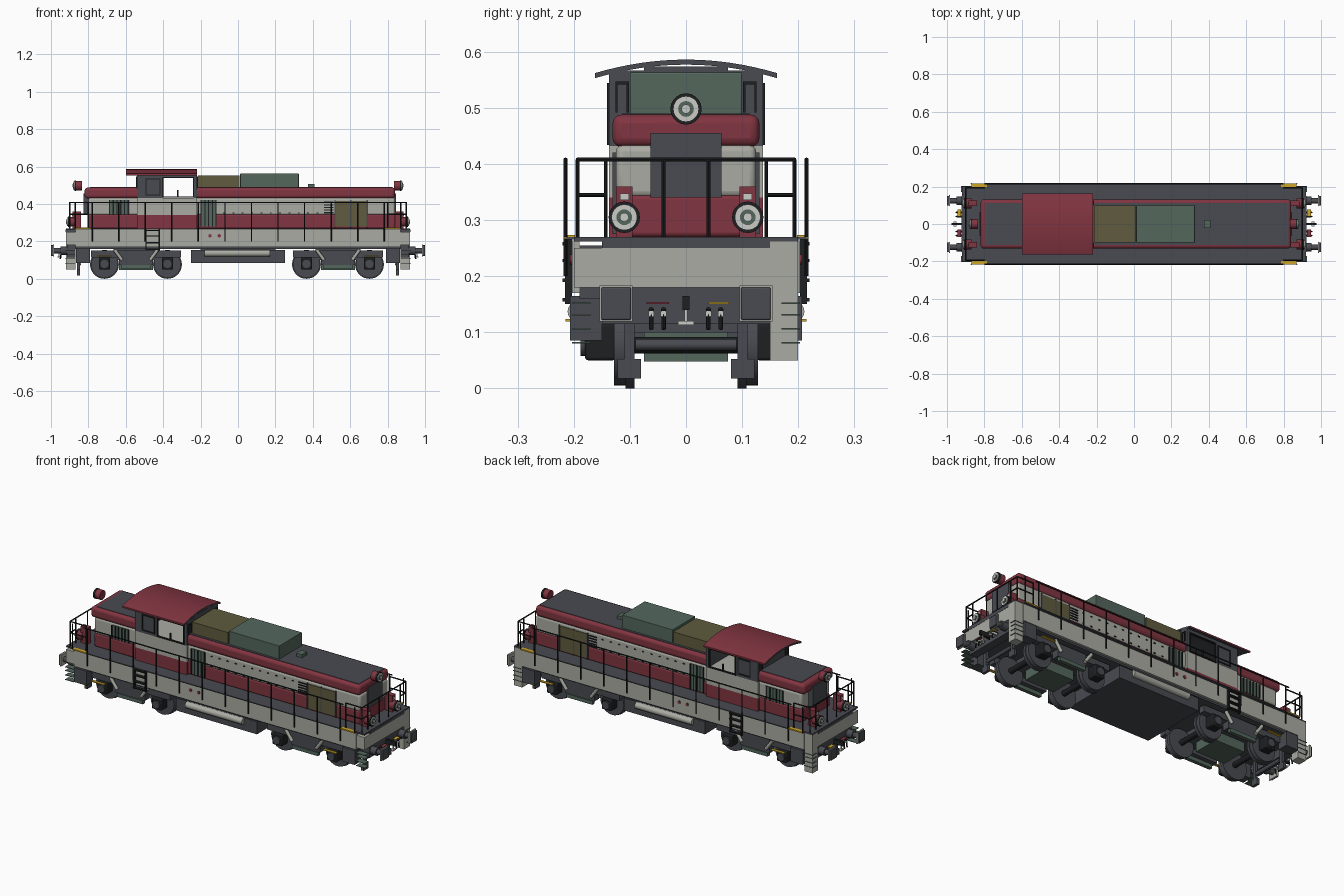
import bpy, bmesh, math
from mathutils import Vector, Matrix

cube = bpy.data.objects.get("Cube")
if cube:
    bpy.data.objects.remove(cube, do_unlink=True)


def material(name, r, g, b):
    m = bpy.data.materials.new(name)
    m.use_nodes = True
    m.diffuse_color = (r, g, b, 1)
    m.node_tree.nodes["Principled BSDF"].inputs["Base Color"].default_value = (r, g, b, 1)
    return m


MAROON = material("maroon", .22, .035, .052)
PALE = material("pale grey", .41, .41, .37)
DARK = material("dark grey", .066, .07, .082)
GREEN = material("grey green", .088, .135, .107)
OLIVE = material("olive", .115, .105, .05)
YELLOW = material("yellow", .62, .38, .02)
BLACK = material("black", .013, .014, .015)
SILVER = material("silver", .6, .6, .57)
made = []


def finish(name, bm, mats, mirror="", bevel=0):
    bmesh.ops.recalc_face_normals(bm, faces=bm.faces)
    mesh = bpy.data.meshes.new(name)
    bm.to_mesh(mesh)
    bm.free()
    for m in mats:
        mesh.materials.append(m)
    ob = bpy.data.objects.new(name, mesh)
    bpy.context.scene.collection.objects.link(ob)
    if bevel:
        mod = ob.modifiers.new("bevel", "BEVEL")
        mod.width, mod.segments = bevel, 3
    if mirror:
        mod = ob.modifiers.new("mirror", "MIRROR")
        mod.use_axis = ["X" in mirror, "Y" in mirror, False]
        mod.use_mirror_merge = False
    made.append(ob)
    return ob


def part(name, mat, boxes=(), rods=(), mirror="", bevel=0, sides=20):
    """Boxes are (x0, x1, y0, y1, z0, z1); rods are (start, end, radius)."""
    bm = bmesh.new()
    for x0, x1, y0, y1, z0, z1 in boxes:
        size = Matrix.Diagonal((x1 - x0, y1 - y0, z1 - z0, 1))
        mid = Matrix.Translation(((x0 + x1) / 2, (y0 + y1) / 2, (z0 + z1) / 2))
        bmesh.ops.create_cube(bm, size=1, matrix=mid @ size)
    for a, b, r in rods:
        a, b = Vector(a), Vector(b)
        turn = (b - a).to_track_quat("Z", "Y").to_matrix().to_4x4()
        bmesh.ops.create_cone(bm, cap_ends=True, segments=sides, radius1=r, radius2=r,
                              depth=(b - a).length, matrix=Matrix.Translation((a + b) / 2) @ turn)
    return finish(name, bm, [mat], mirror, bevel)


# Main frame and deck
part("underframe", DARK, [(-.87, .87, -.19, .19, .16, .255)])
part("side_sill", PALE, [(-.87, .87, .19, .203, .17, .264)], mirror="Y")
part("deck", DARK, [(-.92, .92, -.2, .2, .262, .27), (-.87, .87, -.215, .215, .265, .27)])
part("headstock", PALE, [(.87, .92, -.2, .2, .18, .25), (.87, .92, .15, .2, .05, .265)], mirror="X")
part("headstock_strip", DARK, [(.87, .921, -.15, .15, .25, .264),
                               (.87, .915, -.15, .15, .115, .18)], mirror="X")
part("corner_treads", GREEN, [(.87, .924, .17, .203, z, z + .003) for z in (.08, .105, .13, .15)],
     mirror="XY")
part("step_box", DARK, [(.79, .865, .15, .207, .085, .165)], mirror="XY")
part("yellow_step_edges", YELLOW, [(.785, .87, .198, .217, .266, .273),
                                   (.675, .755, .2, .215, .119, .124)], mirror="XY")
part("sill_markers", MAROON, rods=[((x, .2, .23), (x, .207, .23), .009) for x in (-.15, -.1)],
     mirror="Y")

# Engine hoods, in horizontal colour bands
for label, x0, x1 in (("rear", -.8, -.5), ("main", -.23, .84)):
    part(label + "_hood_lower", MAROON, [(x0, x1, -.125, .125, .27, .345)], bevel=.008)
    part(label + "_hood_band", PALE, [(x0, x1, -.125, .125, .34, .434)], bevel=.012)
    part(label + "_hood_upper", MAROON,
         [(min(x0, -.82 if x0 < -.5 else x0), x1, -.131, .131, .43, .488)], bevel=.016)
    part(label + "_hood_top", DARK, [(x0 + .01, x1 - .015, -.113, .113, .48, .49)])
part("nose_panels", DARK, [(.835, .846, -.063, .063, .34, .455),
                           (-.826, -.79, -.063, .063, .34, .455)])
part("olive_roof_box", OLIVE, [(-.215, .008, -.1, .1, .48, .553)])
part("green_roof_box", GREEN, [(.012, .325, -.1, .1, .48, .563)], bevel=.003)
part("roof_vent", GREEN, [(.375, .41, -.022, .022, .48, .507)])

# Hood doors, grilles and latches
part("olive_doors", OLIVE, [(.52, .69, .12, .129, .28, .415)], mirror="Y")
part("door_posts", DARK, [(x, x + .006, .12, .131, .275, .42) for x in (.515, .6, .688)], mirror="Y")
part("green_grilles", GREEN, [(-.2, -.115, .12, .128, .28, .42), (-.69, -.58, .12, .128, .345, .42)],
     mirror="Y")
part("grille_bars", BLACK,
     [(x, x + .006, .12, .131, z, .42)
      for start, count, z in ((-.2, 5, .28), (-.69, 6, .345)) for x in
      (start + .02 * i for i in range(count))]
     + [(.46, .51, .12, .129, z, z + .006) for z in (.35 + .014 * i for i in range(5))], mirror="Y")
part("hood_latches", BLACK, [(-.08 + .05 * i, -.07 + .05 * i, .12, .129, z, z + .005)
                             for i in range(11) for z in (.35, .405)], mirror="Y")

# Cab
part("cab_lower", MAROON, [(-.54, -.22, -.137, .137, .27, .34)])
part("cab_band", PALE, [(-.54, -.22, -.137, .137, .34, .432)])
part("cab_side_frame", DARK, [(-.54, -.405, .125, .137, .432, .565), (-.235, -.22, .125, .137, .432, .565),
                              (-.405, -.235, .125, .137, .54, .565)], mirror="Y")
part("cab_end_walls", DARK, [(x, x + .012, -.137, .137, .432, .566) for x in (-.54, -.232)])


def frame(x0, x1, z0, z1, t=.006):
    return [(x0, x1, .13, .141, z, z + t) for z in (z0, z1)] + \
           [(x, x + t, .13, .141, z0, z1 + t) for x in (x0, x1 - t)]


part("window_frames", BLACK, frame(-.495, -.415, .445, .53) + frame(-.405, -.235, .434, .538)
     + [(-.325, -.319, .13, .14, .434, .475)], mirror="Y")
part("end_windows", BLACK, [(x, x + .006, y, y + w, z0, z1) for x in (-.545, -.221)
                            for y, w, z0, z1 in ((.102, .004, .492, .545), (.122, .004, .492, .545),
                                                 (.102, .024, .542, .547))], mirror="Y")

# Arched roof: maroon above, dark on the ends and underside
bm = bmesh.new()
arc = [(.162 * t, .586 - .024 * t * t) for t in (i / 8 for i in range(-8, 9))]
outline = [(y, z) for y, z in arc] + [(y, z - .009) for y, z in reversed(arc)]
face = bm.faces.new([bm.verts.new((-.6, y, z)) for y, z in outline])
grown = bmesh.ops.extrude_face_region(bm, geom=[face])
bmesh.ops.translate(bm, vec=(.38, 0, 0), verts=[v for v in grown["geom"] if isinstance(v, bmesh.types.BMVert)])
bmesh.ops.recalc_face_normals(bm, faces=bm.faces)
for f in bm.faces:
    f.material_index = int(abs(f.normal.x) > .5 or f.normal.z < -.3)
finish("cab_roof", bm, [MAROON, DARK])
part("roof_gable", DARK, [(x, x + .012, -h, h, .56, z) for x in (-.54, -.232)
                          for h, z in ((.12, .567), (.075, .574))])

# Cab ladders
part("ladder", BLACK, [(x, x + .007, .203, .216, .15, .27) for x in (-.495, -.425)]
     + [(-.495, -.418, .203, .22, z, z + .006) for z in (.155, .19, .225, .255)], mirror="Y")

# Railings
R = .0035
posts = [-.78 + .142 * i for i in range(12)]
part("side_railing", BLACK, rods=[((-.8, .215, .408), (.8, .215, .408), R)]
     + [((x, .215, .2), (x, .215, .408), R) for x in posts]
     + [((s * .87, .215, .27), (s * .87, .215, .41), R) for s in (-1, 1)], mirror="Y", sides=8)
part("end_railing", BLACK, rods=[
    ((.9, 0, .408), (.9, .193, .408), R), ((.9, .193, .27), (.9, .193, .408), R),
    ((.9, .04, .27), (.9, .04, .408), R), ((.9, .143, .27), (.9, .143, .408), R),
    ((.9, .143, .345), (.9, .193, .345), R), ((.9, .193, .408), (.8, .193, .408), R),
    ((.9, .193, .345), (.8, .193, .345), R), ((.8, .193, .27), (.8, .193, .408), R)],
    mirror="XY", sides=8)

# Lamps: a pair low on each end and one above each nose
lamps = [(.87, .11, .305), (.835, 0, .498)]
for label, (x, y, z) in zip(("low", "top"), lamps):
    axes = "XY" if y else "X"
    part(label + "_lamp_housing", MAROON, rods=[((x, y, z), (x + .034, y, z), .026)], mirror=axes)
    part(label + "_lamp_rim", BLACK, rods=[((x + .03, y, z), (x + .04, y, z), .028)], mirror=axes)
    part(label + "_lamp_ring", SILVER, rods=[((x + .035, y, z), (x + .044, y, z), .023)], mirror=axes)
    part(label + "_lamp_lens", GREEN, rods=[((x + .04, y, z), (x + .046, y, z), .014)], mirror=axes)
    part(label + "_lamp_bulb", SILVER, rods=[((x + .04, y, z), (x + .049, y, z), .008)], mirror=axes)
part("lamp_bracket", MAROON, [(.84, .885, .095, .125, .27, .36)], mirror="XY")
part("lamp_marker", SILVER, [(.88, .888, .102, .118, .336, .347)], mirror="XY")

# Buffers, coupling hook and hoses
part("buffer_stem", DARK, rods=[((.91, .124, .15), (.985, .124, .15), .014),
                                ((.91, .124, .15), (.95, .124, .15), .022)], mirror="XY")
part("buffer_plate", DARK, [(.985, 1, .098, .151, .122, .18)], mirror="XY", bevel=.003)
part("buffer_edge", PALE, [(.983, .99, .095, .154, .119, .183)], mirror="XY")
part("coupling", BLACK, [(.91, .975, -.006, .006, .14, .165)], mirror="X")
part("coupling_link", SILVER, [(.95, .965, -.014, .014, .113, .12), (.955, .961, -.003, .003, .12, .15)],
     mirror="X")
part("hoses", BLACK, rods=[r for y in (.04, .062) for r in (
    ((.91, y, .14), (.945, y, .14), .005), ((.945, y, .14), (.95, y, .105), .004))], mirror="XY", sides=8)
part("hose_valves", SILVER, [(.92, .95, y - .005, y + .005, .128, .138) for y in (.04, .062)], mirror="XY")
part("right_hose_handles", MAROON, [(s * .935 - .01, s * .935 + .01, -.07, -.03, .15, .154) for s in (-1, 1)])
part("left_hose_handles", YELLOW, [(s * .935 - .01, s * .935 + .01, .04, .077, .15, .154) for s in (-1, 1)])

# Fuel tank between the bogies
part("fuel_tank", DARK, [(-.25, .25, -.19, .19, .085, .155), (-.2, .2, -.17, .17, .15, .18)])
part("air_cylinder", PALE, rods=[((-.18, .193, .137), (.17, .193, .137), .018)], mirror="Y")

# Bogies
for label, cx in (("rear", -.545), ("front", .535)):
    axles = (cx - .169, cx + .168)
    part(label + "_wheels", DARK, rods=[r for x in axles for r in (
        ((x, .092, .077), (x, .108, .077), .077), ((x, .1, .077), (x, .128, .077), .072))],
        mirror="Y", sides=32)
    part(label + "_axles", BLACK, rods=[((x, -.1, .077), (x, .1, .077), .015) for x in axles])
    part(label + "_axle_boxes", BLACK, [(x - .03, x + .03, .125, .18, .05, .115) for x in axles],
         mirror="Y", bevel=.006)
    part(label + "_axle_caps", DARK, rods=[((x, .18, .08), (x, .188, .08), .022) for x in axles], mirror="Y")
    part(label + "_bogie_frame", DARK, [(cx - .24, cx + .24, .13, .165, .115, .15),
                                        (cx - .09, cx + .09, .13, .17, .075, .15)], mirror="Y")
    part(label + "_bogie_crossbeam", DARK, [(cx - .12, cx + .12, -.13, .13, .1, .165)])
    part(label + "_motor_box", GREEN, [(cx - .09, cx + .09, -.075, .075, .048, .1),
                                       (cx - .08, cx + .08, .155, .175, .055, .075),
                                       (cx - .08, cx + .08, -.175, -.155, .055, .075)])
    part(label + "_dampers", PALE, rods=[((cx + s * .115, .18, .155), (cx + s * .075, .18, .1), .009)
                                         for s in (-1, 1)], mirror="Y", sides=12)
part("rail_guards", DARK, [(.845, .86, .08, .122, .018, .052), (.845, .86, .092, .11, .05, .17)], mirror="XY")
part("brake_pipe", DARK, rods=[((.85, -.09, .078), (.85, .09, .078), .01)], mirror="X")

# Smooth the round parts and keep the edges sharp
bpy.ops.object.select_all(action="DESELECT")
for ob in made:
    ob.select_set(True)
bpy.context.view_layer.objects.active = made[0]
bpy.ops.object.shade_smooth_by_angle(angle=math.radians(35))
